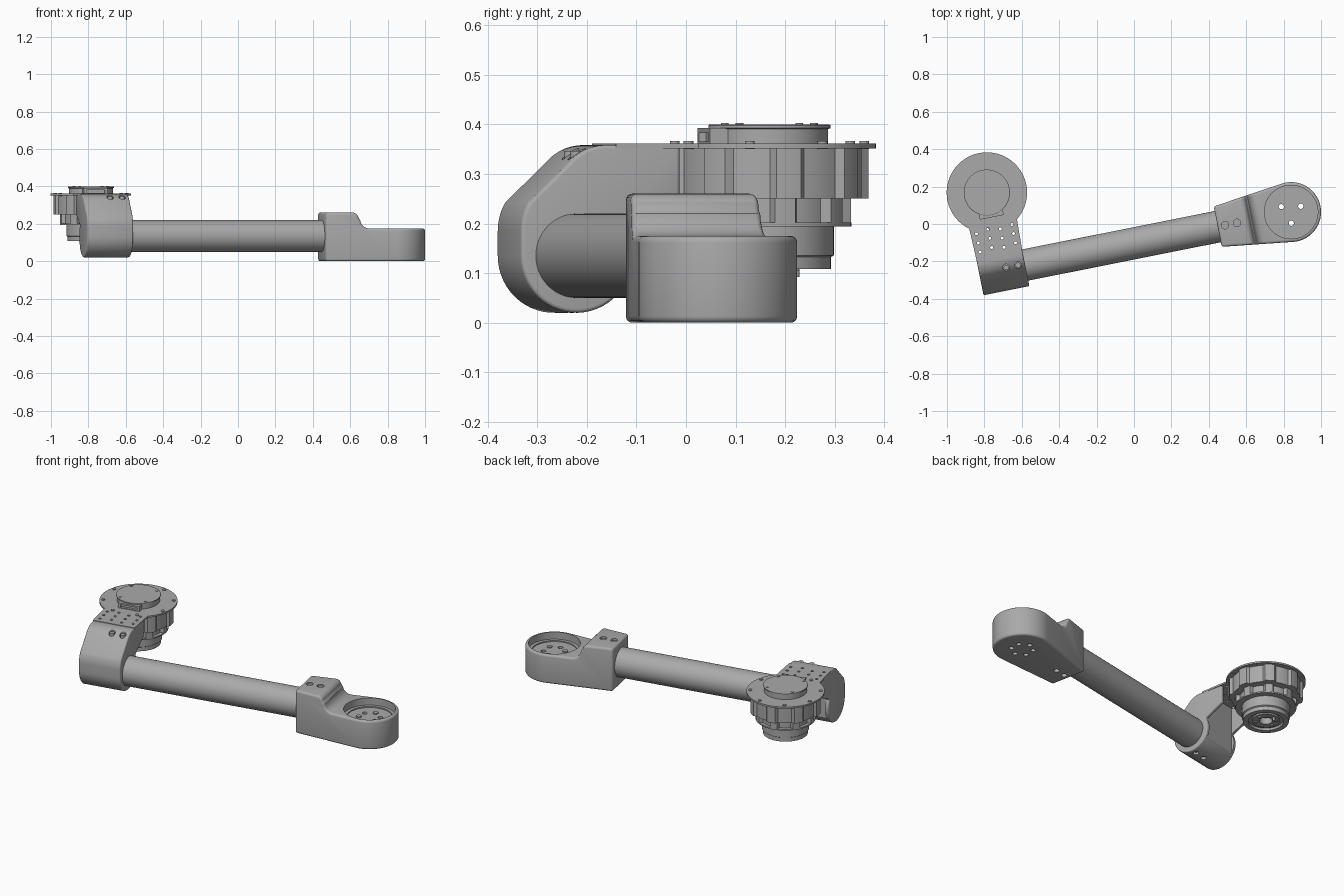
import bpy, bmesh, math
from mathutils import Matrix, Vector

cube = bpy.data.objects.get("Cube")
if cube:
    bpy.data.objects.remove(cube, do_unlink=True)

grey = bpy.data.materials.new("machined grey")
grey.use_nodes = True
TONE = (0.4, 0.4, 0.4, 1)
grey.diffuse_color = TONE
grey.node_tree.nodes["Principled BSDF"].inputs["Base Color"].default_value = TONE

# Arm frame: u runs along the tube, v across it, origin under the cup centre
ARM = Matrix.Translation((0.84, 0.064, 0)) @ Matrix.Rotation(math.radians(11.27), 4, 'Z')
ELBOW_U, MOTOR_V, TUBE_Z = -1.575, 0.42, 0.135
MOTOR = (ELBOW_U, MOTOR_V)


def make(name, bm):
    bmesh.ops.recalc_face_normals(bm, faces=bm.faces)
    bm.transform(ARM)
    mesh = bpy.data.meshes.new(name)
    bm.to_mesh(mesh)
    bm.free()
    mesh.materials.append(grey)
    obj = bpy.data.objects.new(name, mesh)
    bpy.context.collection.objects.link(obj)
    return obj


def prism(name, points, low, high, axis='z'):
    """Extrude an outline along z (points u,v), u (points v,z) or v (points u,z)."""
    place = {'z': lambda p, h: (p[0], p[1], h),
             'u': lambda p, h: (h, p[0], p[1]),
             'v': lambda p, h: (p[0], h, p[1])}[axis]
    bm = bmesh.new()
    a = [bm.verts.new(place(p, low)) for p in points]
    b = [bm.verts.new(place(p, high)) for p in points]
    bm.faces.new(a)
    bm.faces.new(b)
    for i in range(len(a)):
        j = (i + 1) % len(a)
        bm.faces.new((a[i], a[j], b[j], b[i]))
    return make(name, bm)


def arc(cx, cy, r, start, end, n=24):
    angles = [math.radians(start + (end - start) * i / n) for i in range(n + 1)]
    return [(cx + r * math.cos(a), cy + r * math.sin(a)) for a in angles]


def ring(cx, cy, r, count, phase=0):
    return arc(cx, cy, r, phase, phase + 360, count)[:-1]


def discs(name, centres, r, low, high, n=16):
    """Several upright cylinders in one object."""
    bm = bmesh.new()
    for x, y in centres:
        bmesh.ops.create_cone(bm, cap_ends=True, segments=n, radius1=r, radius2=r,
                              depth=high - low,
                              matrix=Matrix.Translation((x, y, (low + high) / 2)))
    return make(name, bm)


def box(name, u, v, z):
    return prism(name, [(u[0], v[0]), (u[1], v[0]), (u[1], v[1]), (u[0], v[1])], *z)


def lathe(name, centre, profile, n=64):
    bm = bmesh.new()
    verts = [bm.verts.new((r, 0, z)) for r, z in profile]
    edges = [bm.edges.new(pair) for pair in zip(verts, verts[1:])]
    bmesh.ops.spin(bm, geom=verts + edges, axis=(0, 0, 1), cent=(0, 0, 0),
                   angle=math.tau, steps=n)
    bmesh.ops.remove_doubles(bm, verts=bm.verts, dist=1e-5)
    bm.transform(Matrix.Translation((*centre, 0)))
    return make(name, bm)


def boolean(obj, cutter, operation='DIFFERENCE'):
    mod = obj.modifiers.new("cut", 'BOOLEAN')
    mod.operation, mod.object, mod.solver = operation, cutter, 'EXACT'
    cutter.hide_render = True
    bake(obj)
    bpy.data.objects.remove(cutter, do_unlink=True)


def bevel(obj, width):
    mod = obj.modifiers.new("round", 'BEVEL')
    mod.width, mod.segments = width, 4
    mod.limit_method, mod.angle_limit = 'ANGLE', math.radians(40)
    mod.use_clamp_overlap = False
    bake(obj)


def bake(obj):
    graph = bpy.context.evaluated_depsgraph_get()
    graph.update()
    mesh = bpy.data.meshes.new_from_object(obj.evaluated_get(graph))
    obj.modifiers.clear()
    obj.data = mesh


# Tube joining the two brackets
tube = prism("arm_tube", ring(0, TUBE_Z, 0.085, 64), -1.6, -0.33, 'u')

# Cup bracket: side outline trimmed by a tapered round-ended plan
side = [(-0.4, 0), (0.2, 0), (0.2, 0.175)] + arc(-0.165, 0.225, 0.05, 270, 185, 10) \
    + arc(-0.255, 0.23, 0.03, 0, 90, 8) + [(-0.4, 0.26)]
cup = prism("cup_bracket", side, -0.25, 0.25, 'v')
plan = [(-0.4, -0.11)] + arc(0, 0, 0.16, -97, 97, 48) + [(-0.4, 0.11)]
boolean(cup, prism("plan_cutter", plan, -0.1, 0.4), 'INTERSECT')
bevel(cup, 0.013)
boolean(cup, discs("recess_cutter", [(0, 0)], 0.143, 0.125, 0.3, 64))
boolean(cup, discs("cup_hole_cutter", ring(0, 0, 0.06, 6, 20), 0.014, -0.1, 0.3))
cup_bolts_at = [(-0.36, 0), (-0.295, 0)]
boolean(cup, discs("cup_bolt_cutter", cup_bolts_at, 0.02, 0.245, 0.3))
boolean(cup, discs("cup_lower_cutter", cup_bolts_at, 0.016, -0.1, 0.02))
discs("cup_bolts", cup_bolts_at, 0.015, 0.235, 0.252)
lathe("cup_inner_ledge", (0, 0), [(0.125, 0.12), (0.125, 0.132), (0.146, 0.132), (0.146, 0.12)])
discs("cup_floor_bolts", ring(0, 0, 0.06, 3, 80), 0.015, 0.11, 0.132)

# Elbow bracket: rounded lower end, sloping front, two cheeks reaching back
outline = arc(0, TUBE_Z, 0.115, 30, -180, 32) + arc(0, 0.185, 0.115, 180, 150, 6) \
    + arc(0.06, 0.258, 0.1, 140, 90, 10) + [(0.212, 0.358), (0.212, 0.25)]
elbow = prism("elbow_bracket", outline, ELBOW_U - 0.125, ELBOW_U + 0.125, 'u')
bevel(elbow, 0.008)
boolean(elbow, box("slot_cutter", (ELBOW_U - 0.105, ELBOW_U + 0.105), (0.1, 0.4), (-0.1, 0.5)))
boolean(elbow, box("plate_seat_cutter", (ELBOW_U - 0.2, ELBOW_U + 0.2), (0.08, 0.4), (0.352, 0.5)))
elbow_bolts_at = [(ELBOW_U + 0.023, 0.007), (ELBOW_U + 0.088, 0.007)]
boolean(elbow, discs("elbow_bolt_cutter", elbow_bolts_at, 0.018, 0.32, 0.5))
boolean(elbow, discs("elbow_lower_cutter", elbow_bolts_at, 0.016, -0.1, 0.035))
discs("elbow_bolts", elbow_bolts_at, 0.014, 0.31, 0.346)

# Keyhole-shaped mounting plate with a grid of holes
neck = math.degrees(math.asin(0.13 / 0.215))
plate_outline = [(ELBOW_U - 0.125, 0.08), (ELBOW_U + 0.125, 0.08)] \
    + arc(*MOTOR, 0.215, -90 + neck, 270 - neck, 64)
plate = prism("mounting_plate", plate_outline, 0.351, 0.361)
grid = [(ELBOW_U + (i - 1.5) * 0.065, 0.115 + j * 0.05 + 0.012 * (i % 2))
        for i in range(4) for j in range(3)]
boolean(plate, discs("plate_hole_cutter", grid, 0.008, 0.3, 0.4, 12))
discs("plate_rim_bolts", ring(*MOTOR, 0.195, 8, 22), 0.01, 0.35, 0.366)


def ribbed(name, inner, outer, ribs, low, high):
    """Round housing with evenly spaced flat-topped ribs."""
    points = []
    for i in range(ribs):
        a, step = 360 * i / ribs, 360 / ribs
        points += arc(*MOTOR, outer, a - step * 0.16, a + step * 0.16, 4)
        points += arc(*MOTOR, inner, a + step * 0.24, a + step * 0.76, 6)
    return prism(name, points, low, high)


# Motor: ribbed housings, output hub and top cap
ribbed("motor_housing", 0.186, 0.2, 8, 0.25, 0.351)
ribbed("motor_lower_housing", 0.145, 0.165, 8, 0.2, 0.251)
lathe("motor_flange", MOTOR, [(0, 0.194), (0.165, 0.194), (0.165, 0.202), (0, 0.202)])
lathe("output_hub", MOTOR, [
    (0, 0.15), (0.035, 0.15), (0.035, 0.112), (0.075, 0.112), (0.075, 0.122), (0.095, 0.122),
    (0.095, 0.108), (0.124, 0.108), (0.124, 0.132), (0.13, 0.136), (0.13, 0.2), (0, 0.2)])
discs("hub_bolts", ring(*MOTOR, 0.055, 6), 0.009, 0.105, 0.12)
discs("hub_pin", [(ELBOW_U, MOTOR_V + 0.055)], 0.007, 0.092, 0.12)
lathe("motor_cap", MOTOR, [(0, 0.355), (0.118, 0.355), (0.118, 0.39), (0.123, 0.392),
                           (0.123, 0.398), (0.12, 0.4), (0, 0.4)])
discs("cap_bolts", ring(*MOTOR, 0.108, 4, 45), 0.008, 0.39, 0.403)
socket = box("cable_socket", (ELBOW_U - 0.065, ELBOW_U + 0.065), (0.285, 0.33), (0.355, 0.392))
boolean(socket, box("socket_cutter", (ELBOW_U - 0.05, ELBOW_U + 0.05), (0.27, 0.3), (0.365, 0.382)))

# Smooth the curved surfaces, keep edges crisp
for obj in bpy.context.collection.objects:
    obj.select_set(obj.type == 'MESH' and grey.name in obj.data.materials)
    if obj.select_get():
        bpy.context.view_layer.objects.active = obj
bpy.ops.object.shade_smooth_by_angle(angle=math.radians(32))
